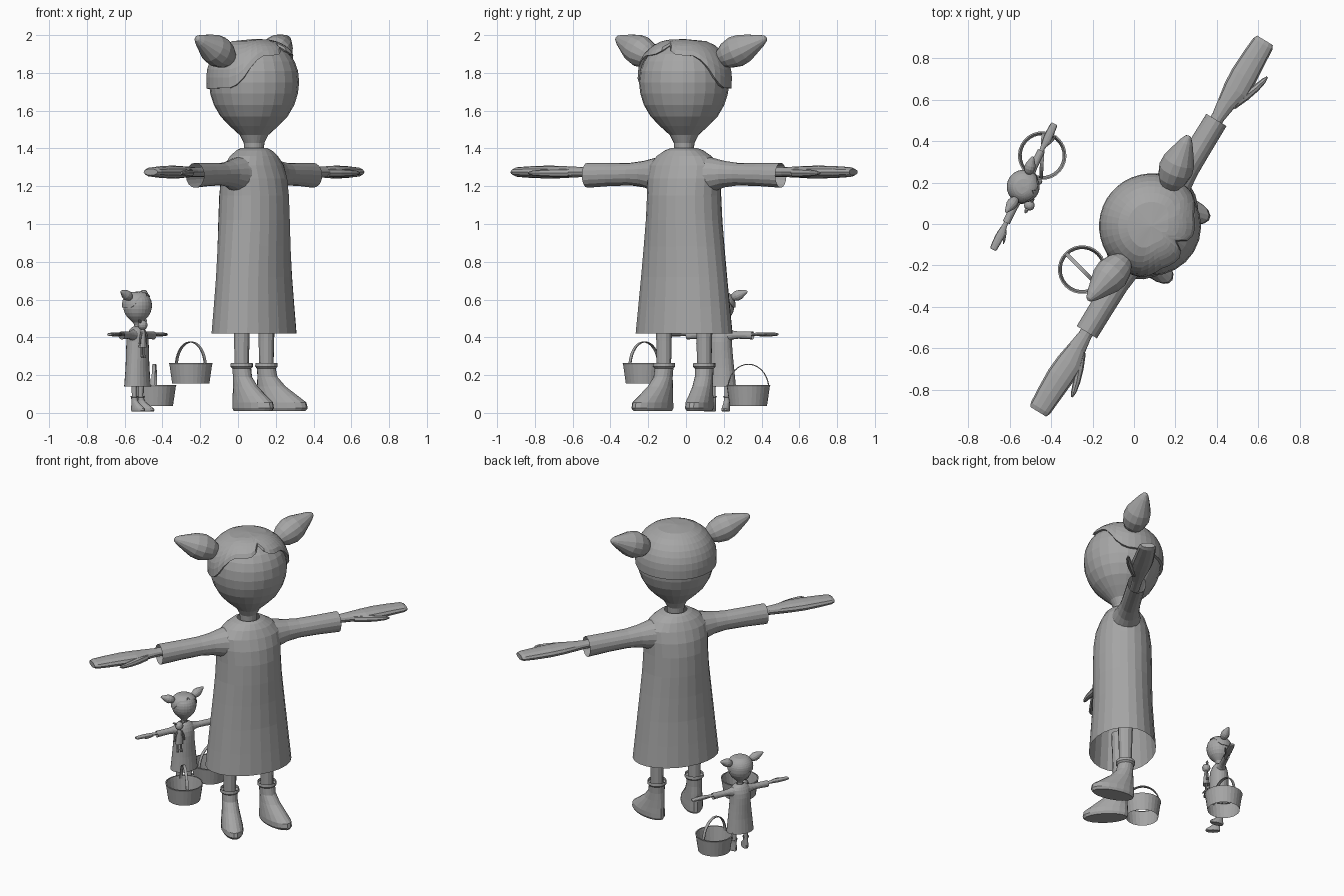
import bpy, bmesh, math
from mathutils import Vector, Matrix

if "Cube" in bpy.data.objects:
    bpy.data.objects.remove(bpy.data.objects["Cube"])

grey = bpy.data.materials.new("plain grey")
grey.diffuse_color = (0.38, 0.38, 0.38, 1)
grey.use_nodes = True
grey.node_tree.nodes["Principled BSDF"].inputs["Base Color"].default_value = grey.diffuse_color


def finish(name, bm, M):
    bmesh.ops.recalc_face_normals(bm, faces=bm.faces)
    bm.transform(M)
    me = bpy.data.meshes.new(name)
    bm.to_mesh(me)
    bm.free()
    me.materials.append(grey)
    ob = bpy.data.objects.new(name, me)
    bpy.context.collection.objects.link(ob)
    return ob


def skin(name, rings, M, cap0=False, cap1=False, closed=True):
    """Join rings of points into one surface."""
    bm = bmesh.new()
    vs = [[bm.verts.new(p) for p in r] for r in rings]
    n = len(vs[0])
    for a, b in zip(vs, vs[1:]):
        for i in range(n if closed else n - 1):
            j = (i + 1) % n
            bm.faces.new((a[i], a[j], b[j], b[i]))
    if cap0:
        bm.faces.new(vs[0])
    if cap1:
        bm.faces.new(vs[-1])
    return finish(name, bm, M)


def loft(name, sections, M, n=20, cap0=False, cap1=False):
    """Sections are (centre, half axis u, half axis v)."""
    rings = []
    for c, u, v in sections:
        c, u, v = Vector(c), Vector(u), Vector(v)
        ang = [2 * math.pi * i / n for i in range(n)]
        rings.append([c + u * math.cos(t) + v * math.sin(t) for t in ang])
    return skin(name, rings, M, cap0, cap1)


def upright(rows):
    """Rows (z, half width, half depth, y centre) to sections."""
    return [((0, y, z), (a, 0, 0), (0, b, 0)) for z, a, b, y in rows]


def lerp(table, x):
    for (x0, y0), (x1, y1) in zip(table, table[1:]):
        if x <= x1:
            return y0 + (y1 - y0) * (x - x0) / (x1 - x0)
    return table[-1][1]


HEAD = [(1.37, .05), (1.43, .055), (1.47, .075), (1.52, .13), (1.57, .178), (1.63, .213),
        (1.69, .232), (1.75, .239), (1.81, .233), (1.86, .215), (1.9, .188), (1.935, .147),
        (1.955, .105), (1.965, .06), (1.968, .004)]
# hairline height against degrees away from the face
HAIRLINE = [(0, 1.945), (9, 1.915), (20, 1.895), (45, 1.89), (58, 1.86),
            (72, 1.77), (85, 1.72), (180, 1.715)]
DRESS = [(.42, .275, .205, 0), (.56, .26, .195, 0), (.72, .243, .185, 0), (.88, .225, .182, 0),
         (1.02, .21, .182, 0), (1.15, .203, .178, 0), (1.24, .205, .165, 0), (1.31, .2, .14, 0),
         (1.36, .155, .115, 0), (1.39, .105, .09, 0), (1.402, .07, .068, 0)]
SLEEVE = [(.1, .11, .115, 1.25), (.18, .085, .09, 1.26), (.25, .068, .07, 1.264),
          (.33, .06, .06, 1.264), (.46, .058, .061, 1.262), (.6, .057, .066, 1.258)]
HAND = [(.5, .03, .026, 0), (.62, .033, .026, 0), (.69, .044, .029, 0), (.77, .064, .033, -.006),
        (.85, .066, .034, -.002), (.95, .06, .031, 0), (1.03, .054, .026, 0), (1.05, .044, .017, 0)]
THUMB = [(.7, -.03, .022), (.77, -.06, .022), (.83, -.083, .018), (.88, -.097, .013), (.905, -.102, .005)]
PIGTAIL = [(0, .02), (.1, .04), (.25, .07), (.42, .084), (.58, .077), (.74, .055), (.9, .032), (.98, .016), (1, .004)]
BOOT = [(.265, .058, .058, 0), (.245, .06, .06, 0), (.235, .05, .05, 0), (.19, .048, .054, -.006),
        (.14, .052, .078, -.027), (.09, .06, .113, -.06), (.055, .066, .138, -.083),
        (.025, .066, .142, -.086), (.01, .058, .132, -.084)]


def girl(prefix, M):
    head = loft(prefix + "head", upright([(z, r, r, 0) for z, r in HEAD]), M, 24, cap1=True)
    loft(prefix + "dress", upright(DRESS), M, 24)

    # hair cap with a parted fringe, slightly larger than the head
    n, rings = 40, []
    for k in range(-1, 9):
        ring = []
        for i in range(n):
            d = 360 * i / n
            z0 = lerp(HAIRLINE, min(d, 360 - d))
            z = z0 + (1.967 - z0) * (1 - (1 - max(k, 0) / 8) ** 1.5)
            r = lerp(HEAD, z) + (.016 if k >= 0 else -.004)
            if k == 8:
                r = .004
            t = math.radians(d)
            ring.append((r * math.sin(t), -r * math.cos(t), z + (.012 if k > 0 else 0)))
        rings.append(ring)
    skin(prefix + "hair", rings, M, cap1=True)

    for s, side in ((-1, "right_"), (1, "left_")):
        nm = prefix + side
        loft(nm + "sleeve", [((s * x, 0, z), (0, b, 0), (0, 0, c)) for x, b, c, z in SLEEVE], M, 16)
        loft(nm + "hand", [((s * x, y, 1.275), (0, b, 0), (0, 0, c)) for x, b, c, y in HAND], M, 12, True, True)
        loft(nm + "thumb", [((s * x, y, 1.27), (s * r * .4, r * .9, 0), (0, 0, r)) for x, y, r in THUMB], M, 8, True, True)

        # teardrop pigtail pointing out and up
        p0, p1 = Vector((s * .17, .02, 1.86)), Vector((s * .465, .075, 1.985))
        ax = (p1 - p0).normalized()
        u = ax.cross(Vector((0, 0, 1))).normalized()
        v = u.cross(ax)
        loft(nm + "pigtail", [(p0.lerp(p1, t), u * r, v * r) for t, r in PIGTAIL], M, 14, True, True)

        # leg and toed-out boot
        L = M @ Matrix.Translation((s * .125, 0, 0)) @ Matrix.Rotation(s * math.radians(14), 4, 'Z')
        loft(nm + "leg", upright([(.2, .038, .038, 0), (.38, .042, .042, 0), (.6, .05, .05, 0)]), L, 12)
        loft(nm + "boot", upright(BOOT), L, 18, cap1=True)


def place(x, y, z, deg, s):
    return Matrix.Translation((x, y, z)) @ Matrix.Rotation(math.radians(deg), 4, 'Z') @ Matrix.Scale(s, 4)


def bucket(prefix, x, y, z, deg):
    """Open bucket wall with an arched flat handle."""
    M = place(x, y, z, deg, 1)
    loft(prefix + "bucket", upright([(0, .099, .099, 0), (.11, .115, .115, 0)]), M, 28)
    loft(prefix + "bucket_rim", upright([(.098, .113, .113, 0), (.11, .117, .117, 0), (.11, .109, .109, 0)]), M, 28)
    w, rows = .009, []
    for i in range(19):
        t = math.pi * i / 18
        c, h = math.cos(t), math.sin(t)
        rows.append([(r * c, yy, .09 + (r + .022) * h) for r, yy in
                     ((.111, -w), (.111, w), (.106, w), (.106, -w))])
    skin(prefix + "bucket_handle", rows, M, True, True)


def doll(M):
    """Tiny toy held at the small girl's chest."""
    loft("doll_head", upright([(.15 + .025 - .026 * math.cos(t), .025 * math.sin(t) + .001, .025 * math.sin(t) + .001, 0)
                               for t in [math.pi * i / 8 for i in range(9)]]), M, 12, True, True)
    loft("doll_dress", upright([(.055, .026, .02, 0), (.1, .02, .017, 0), (.135, .017, .013, 0), (.155, .007, .007, 0)]),
         M, 12, True, True)
    for s in (-1, 1):
        loft("doll_leg", [((s * .011, y, z), (r, 0, 0), (0, r, 0)) for z, r, y in
                          ((.06, .006, 0), (.02, .006, 0), (.01, .009, -.004), (0, .008, -.005))], M, 8, True, True)
        loft("doll_arm", [((s * x, -.002, z), (.006, 0, 0), (0, .006, 0)) for x, z in
                          ((.014, .14), (.028, .11), (.034, .075))], M, 8, True, True)
        loft("doll_pigtail", [((s * x, 0, z), (0, r, 0), (0, 0, r)) for x, z, r in
                              ((.018, .19, .004), (.03, .196, .009), (.044, .202, .002))], M, 8, True, True)


girl("big_", place(.085, -.01, 0, 58.6, 1))
girl("small_", place(-.532, .18, .005, 64, .322))
doll(place(-.505, .09, .29, 60, 1))
bucket("near_", -.25, -.22, .155, -45)
bucket("far_", -.443, .33, .037, 87)
